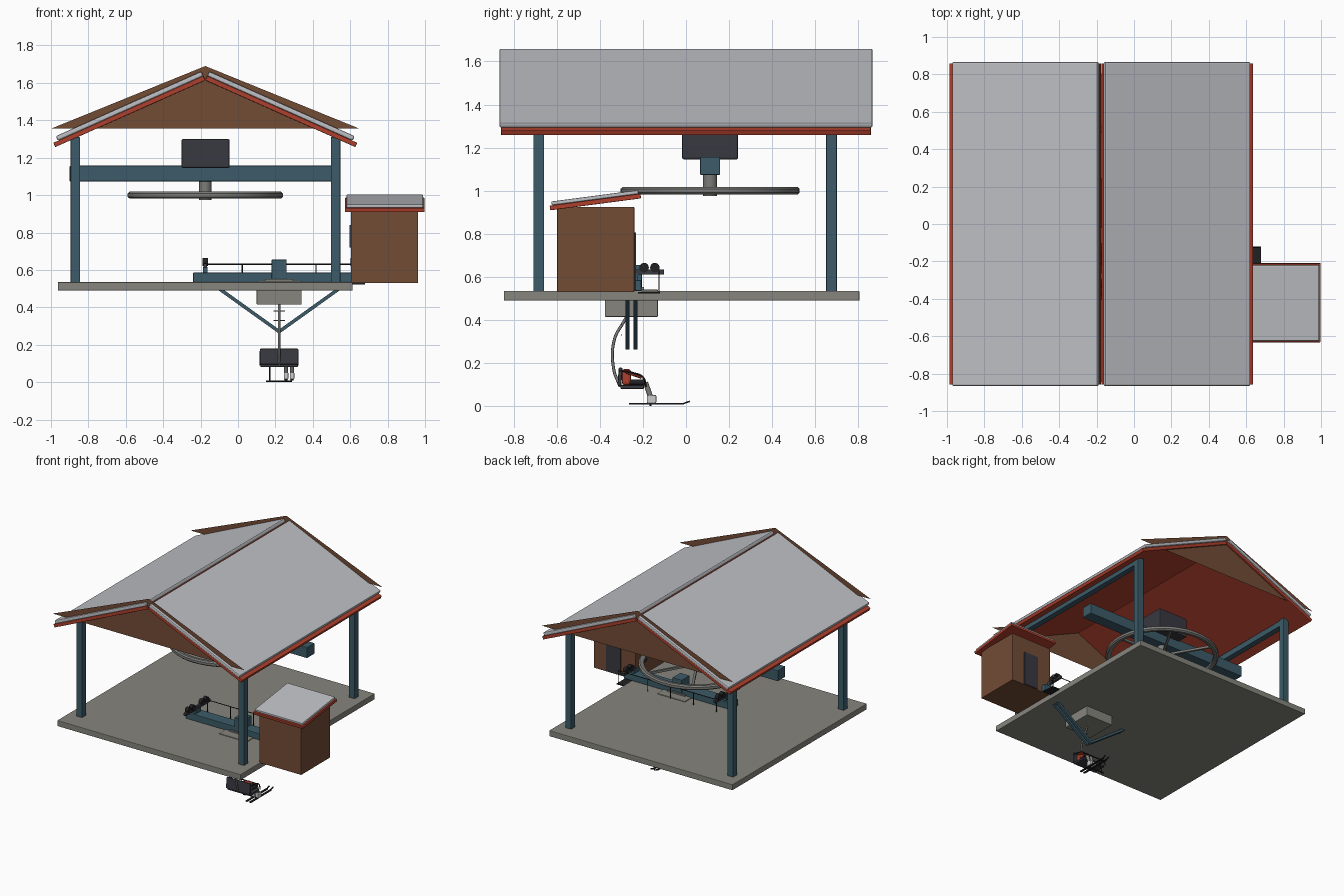
import bpy, bmesh, math
from mathutils import Matrix, Vector

if "Cube" in bpy.data.objects:
    bpy.data.objects.remove(bpy.data.objects["Cube"])

def mat(name, r, g, b):
    m = bpy.data.materials.new(name)
    m.diffuse_color = (r, g, b, 1)
    m.use_nodes = True
    m.node_tree.nodes["Principled BSDF"].inputs["Base Color"].default_value = m.diffuse_color
    return m

TEAL = mat("teal steel", .045, .105, .14)
BROWN = mat("brown timber", .17, .072, .036)
RED = mat("red trim", .42, .05, .025)
ROOF = mat("roof metal", .52, .53, .56)
CONC = mat("concrete", .24, .235, .205)
DARK = mat("dark housing", .04, .04, .052)
STEEL = mat("galvanised steel", .2, .2, .19)
BLACK = mat("black rubber", .015, .015, .018)
PALE = mat("pale boots", .6, .6, .62)

def finish(name, bm, m, bevel=0, smooth=False):
    bmesh.ops.recalc_face_normals(bm, faces=bm.faces)
    me = bpy.data.meshes.new(name)
    bm.to_mesh(me)
    bm.free()
    me.materials.append(m)
    ob = bpy.data.objects.new(name, me)
    bpy.context.collection.objects.link(ob)
    if bevel:
        b = ob.modifiers.new("bevel", 'BEVEL')
        b.width, b.segments = bevel, 2
    if smooth:
        bpy.ops.object.select_all(action='DESELECT')
        ob.select_set(True)
        bpy.context.view_layer.objects.active = ob
        bpy.ops.object.shade_smooth_by_angle(angle=math.radians(40))
    return ob

def box(name, x, y, z, m, bevel=0, xf=None):
    bm = bmesh.new()
    bmesh.ops.create_cube(bm, size=1)
    for v in bm.verts:
        v.co = [r[0] + (c + .5) * (r[1] - r[0]) for c, r in zip(v.co, (x, y, z))]
    if xf:
        bm.transform(xf)
    return finish(name, bm, m, bevel)

def rod(name, a, b, r, m, seg=16):
    """Cylinder between two points; seg=4 gives a square bar."""
    a, b = Vector(a), Vector(b)
    bm = bmesh.new()
    bmesh.ops.create_cone(bm, cap_ends=True, segments=seg, radius1=r, radius2=r, depth=(b - a).length)
    if seg == 4:
        bm.transform(Matrix.Rotation(math.pi / 4, 4, 'Z'))
    bm.transform(Matrix.Translation((a + b) / 2) @ (b - a).to_track_quat('Z', 'Y').to_matrix().to_4x4())
    return finish(name, bm, m, smooth=seg > 6)

def tube(name, pts, r, m):
    cu = bpy.data.curves.new(name, 'CURVE')
    cu.dimensions, cu.bevel_depth, cu.bevel_resolution = '3D', r, 2
    cu.use_fill_caps = True
    s = cu.splines.new('BEZIER')
    s.bezier_points.add(len(pts) - 1)
    for p, c in zip(s.bezier_points, pts):
        p.co = c
        p.handle_left_type = p.handle_right_type = 'AUTO'
    cu.materials.append(m)
    ob = bpy.data.objects.new(name, cu)
    bpy.context.collection.objects.link(ob)

CX = -.175  # centre line of the station

# Floor slab, posts and eave beams
box("floor_slab", (-.963, .613), (-.845, .805), (.49, .535), CONC, .004)
for x in (-.87, .522):
    for y in (-.683, .675):
        box("post", (x - .025, x + .025), (y - .025, y + .025), (.53, 1.31), TEAL, .003)
    box("eave_beam", (x - .022, x + .022), (-.70, .69), (1.26, 1.305), TEAL)

# Pitched roof: red deck below, metal sheet above, mirrored over the ridge
a = math.radians(24)
for s in (1, -1):
    xf = (Matrix.Translation((CX, 0, 1.614)) @ Matrix.Diagonal((s, 1, 1, 1))
          @ Matrix.Rotation(a, 4, 'Y'))
    box("roof_deck", (0, .878), (-.858, .858), (0, .025), RED, .003, xf)
    box("roof_sheet", (0, .852), (-.866, .866), (.025, .052), ROOF, .008, xf)

# Thin gable panels
for y in (-.845, .845):
    bm = bmesh.new()
    bm.faces.new([bm.verts.new(p) for p in
                  ((-1, y, 1.355), (.65, y, 1.355), (CX, y, 1.69))])
    finish("gable_panel", bm, BROWN)

# Drive: cross beam, motor housing and bullwheel
WY = .112
box("drive_beam", (-.9, .547), (WY - .046, WY + .046), (1.073, 1.157), TEAL, .004)
box("motor_housing", (-.302, -.045), (-.018, .242), (1.145, 1.30), DARK, .008)
rod("wheel_shaft", (CX, WY, .975), (CX, WY, 1.08), .033, STEEL, 20)
rod("wheel_hub", (CX, WY, .983), (CX, WY, 1.018), .055, STEEL, 24)
bm = bmesh.new()
profile = [(.375, -.01), (.385, -.018), (.405, -.018), (.415, -.009),
           (.415, .009), (.405, .018), (.385, .018), (.375, .01)]
N = 48
rings = [[bm.verts.new((CX + r * math.cos(t), WY + r * math.sin(t), 1 + z)) for r, z in profile]
         for t in (2 * math.pi * i / N for i in range(N))]
for i in range(N):
    p, q = rings[i], rings[(i + 1) % N]
    for j in range(8):
        k = (j + 1) % 8
        bm.faces.new((p[j], q[j], q[k], p[k]))
finish("bullwheel_rim", bm, STEEL, smooth=True)
for i in range(6):
    t = math.pi * i / 3
    d = Vector((math.cos(t), math.sin(t), 0))
    c = Vector((CX, WY, 1))
    rod("wheel_spoke", c + d * .04, c + d * .385, .012, STEEL, 4)

# Operator booth with lean-to roof, door and window
box("booth", (.604, .962), (-.598, -.24), (.53, .925), BROWN, .003)
xf = Matrix.Translation((0, -.63, .909)) @ Matrix.Rotation(math.radians(7.5), 4, 'X')
box("booth_roof_deck", (.572, .998), (0, .425), (0, .022), RED, .003, xf)
box("booth_roof_sheet", (.58, .99), (.01, .417), (.022, .04), ROOF, .005, xf)
box("booth_door", (.725, .85), (-.241, -.233), (.535, .805), DARK)
box("booth_window", (.597, .605), (-.52, -.32), (.72, .84), DARK)

# Tower: footing, head beam, head block
TX, TY = .22, -.253
box("tower_footing", (.10, .34), (-.377, -.13), (.415, .541), CONC, .004)
box("base_plate", (.145, .295), (-.31, -.195), (.541, .552), STEEL)
box("tower_beam", (TX - .46, TX + .46), (TY - .046, TY + .046), (.535, .585), TEAL, .003)
box("tower_head", (TX - .04, TX + .04), (TY - .048, TY + .048), (.55, .655), TEAL, .003)

# V braces, sheave trains
for s in (-1, 1):
    for y in (TY - .018, TY + .018):
        rod("tower_brace", (TX, y, .27), (TX + s * .37, y, .535), .013, TEAL, 4)
    x = TX + s * .395
    box("sheave_frame", (x - .01, x + .01), (TY - .152, TY + .152), (.61, .635), DARK, .003)
    box("sheave_mount", (x - .012, x + .012), (TY - .03, TY + .03), (.58, .615), TEAL)
    for i in (-2.3, -1.3, 1.05, 2.05):
        y = TY + (i + .12) * .05
        rod("sheave_wheel", (x - .014, y, .643), (x + .014, y, .643), .022, BLACK, 20)

# Catwalk with hand rail
box("catwalk", (TX - .46, TX + .46), (-.222, -.12), (.522, .529), BLACK)
rod("hand_rail", (TX - .395, -.125, .63), (TX + .45, -.125, .63), .003, BLACK, 8)
for dx in (-.395, -.197, 0, .197, .45):
    rod("rail_post", (TX + dx, -.125, .525), (TX + dx, -.125, .63), .003, BLACK, 8)

# Chair hanger and ladder rungs
tube("chair_hanger", [(TX, -.265, .43), (TX, -.29, .39), (TX, -.332, .31), (TX, -.335, .17),
                      (TX, -.305, .09)], .007, STEEL)
for z in (.33, .38):
    rod("hanger_rung", (TX - .03, -.30, z), (TX + .03, -.30, z), .003, STEEL, 8)

# Chair: backrest, seat, arms, safety bar and foot rest
tilt = Matrix.Translation((0, -.318, .095)) @ Matrix.Rotation(math.radians(-4), 4, 'X')
box("chair_back", (TX - .103, TX + .103), (0, .018), (0, .085), DARK, .006, tilt)
box("chair_seat", (TX - .10, TX + .10), (-.305, -.195), (.08, .098), DARK, .005)
for s in (-1, 1):
    x = TX + s * .1
    tube("chair_arm", [(x, -.31, .165), (x, -.25, .155), (x, -.20, .135), (x, -.185, .09)], .004, BLACK)
rod("safety_bar", (TX - .1, -.20, .135), (TX + .1, -.20, .135), .004, BLACK, 8)
rod("foot_rest_post", (TX - .05, -.20, .135), (TX - .05, -.165, .006), .003, BLACK, 8)
rod("foot_rest", (TX - .07, -.165, .006), (TX + .07, -.165, .006), .004, BLACK, 8)

# Seated rider with skis
box("rider_body", (.243, .303), (-.298, -.255), (.098, .172), RED, .012)
for x in (.257, .289):
    rod("rider_thigh", (x, -.275, .112), (x, -.188, .11), .013, BLACK, 10)
    rod("rider_shin", (x, -.188, .11), (x, -.165, .045), .012, STEEL, 10)
    box("rider_boot", (x - .012, x + .012), (-.182, -.138), (.014, .052), PALE, .005)
    box("ski", (x - .008, x + .008), (-.265, -.01), (.008, .014), BLACK)
    rod("ski_tip", (x, -.015, .011), (x, .018, .023), .005, BLACK, 4)
box("foot_rest_end", (TX - .06, TX - .04), (-.17, -.16), (0, .01), BLACK)
for x in (.238, .308):
    rod("rider_arm", (x, -.275, .16), (x, -.205, .135), .009, RED, 8)
